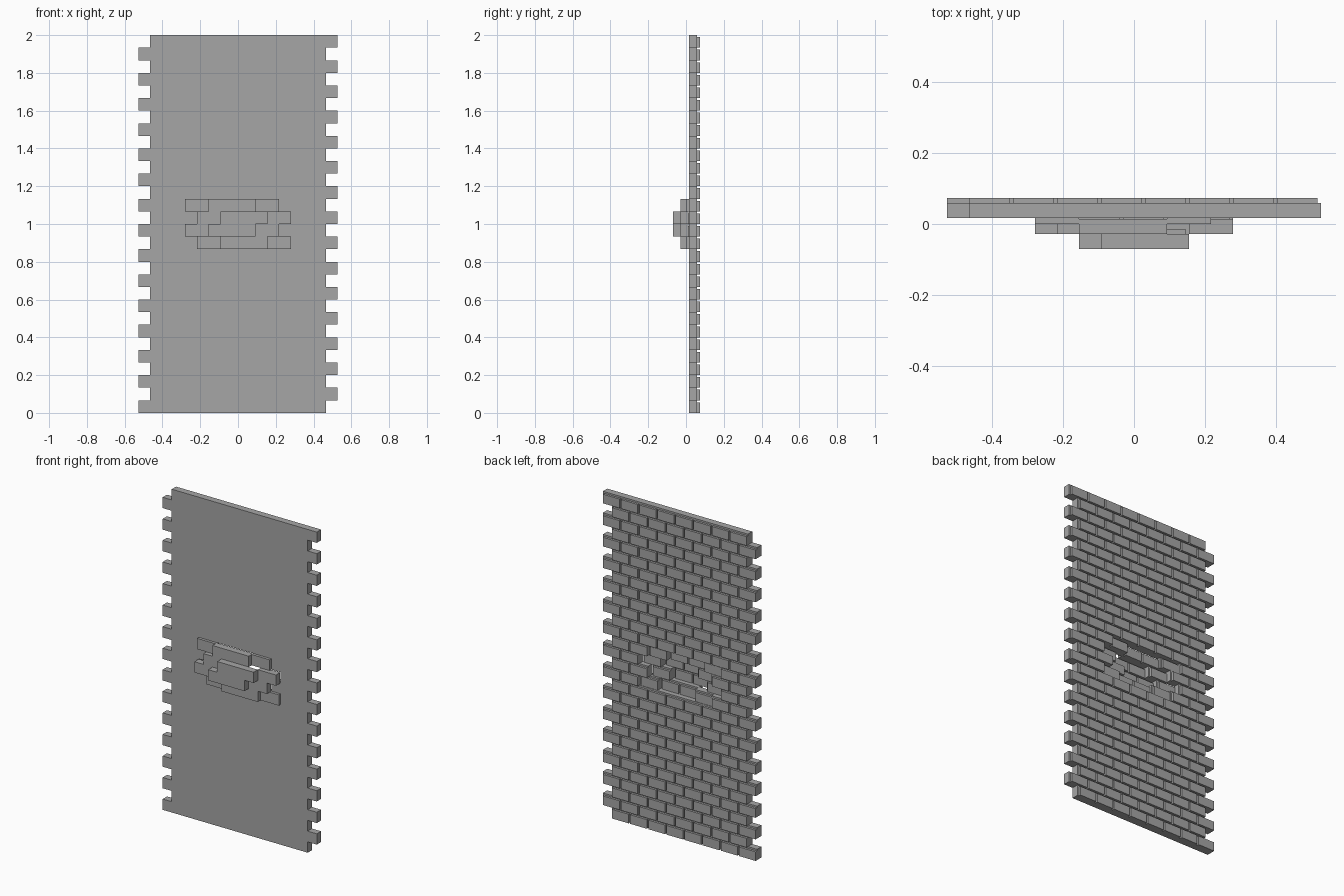
import bpy
import bmesh
from math import radians

if "Cube" in bpy.data.objects:
    bpy.data.objects.remove(bpy.data.objects["Cube"])

ROWS, BRICKS = 30, 8
ROW_H = 2 / ROWS
HALF = 1.055 / (2 * BRICKS + 1)      # half a brick length
LEFT = -1.055 / 2
FRONT, BACK, FACING = 0.017, 0.059, 0.073
MORTAR = 0.0105

# How far each loosened brick is pushed out of the front: row -> pushes from brick 2 on
SMALL, MID, DEEP = 0.017, 0.045, 0.087
PUSHED = {
    13: (SMALL, MID, MID, SMALL),
    14: (MID, DEEP, DEEP, MID),
    15: (MID, DEEP, DEEP, MID),
    16: (SMALL, MID, MID, SMALL),
}


def push(row, brick):
    i = brick - 2
    return PUSHED[row][i] if row in PUSHED and 0 <= i < 4 else 0


def cell_push(row, col):
    """Push of a half-brick cell, or None outside the wall."""
    col -= row % 2
    if not (0 <= row < ROWS and 0 <= col < 2 * BRICKS):
        return None
    return push(row, col // 2)


def add_box(bm, x, y, z, skip=()):
    """Box between paired limits, leaving out the named sides."""
    v = [bm.verts.new((a, b, c)) for a in x for b in y for c in z]
    sides = {
        "left": (0, 1, 3, 2), "right": (4, 6, 7, 5),
        "front": (0, 4, 5, 1), "back": (2, 3, 7, 6),
        "bottom": (0, 2, 6, 4), "top": (1, 5, 7, 3),
    }
    for name, ids in sides.items():
        if name not in skip:
            bm.faces.new([v[i] for i in ids])


def finish(bm, name, material):
    mesh = bpy.data.meshes.new(name)
    bm.to_mesh(mesh)
    bm.free()
    mesh.materials.append(material)
    obj = bpy.data.objects.new(name, mesh)
    bpy.context.collection.objects.link(obj)


grey = bpy.data.materials.new("stone_grey")
grey.use_nodes = True
colour = (0.38, 0.38, 0.38, 1)
grey.diffuse_color = colour
grey.node_tree.nodes["Principled BSDF"].inputs["Base Color"].default_value = colour

# Backing wall with toothed sides; shared inner faces are left out
wall = bmesh.new()
steps = {"left": (0, -1), "right": (0, 1), "bottom": (-1, 0), "top": (1, 0)}
for row in range(ROWS):
    for col in range(2 * BRICKS + 1):
        p = cell_push(row, col)
        if p is None:
            continue
        skip = [s for s, (dr, dc) in steps.items() if cell_push(row + dr, col + dc) == p]
        x = LEFT + col * HALF
        add_box(wall, (x, x + HALF), (FRONT - p, BACK - p),
                (row * ROW_H, (row + 1) * ROW_H), skip)
bmesh.ops.remove_doubles(wall, verts=wall.verts, dist=0.0001)
bmesh.ops.dissolve_limit(wall, angle_limit=radians(1), verts=wall.verts, edges=wall.edges)
finish(wall, "backing_wall", grey)

# Raised brick faces on the back, with mortar grooves between them
facing = bmesh.new()
for row in range(ROWS):
    for brick in range(BRICKS):
        p = push(row, brick)
        x = LEFT + (2 * brick + row % 2) * HALF
        z = row * ROW_H
        add_box(facing, (x, x + 2 * HALF - MORTAR), (BACK - p, FACING - p),
                (z, z + ROW_H - MORTAR), ("front",))
finish(facing, "brick_faces", grey)
